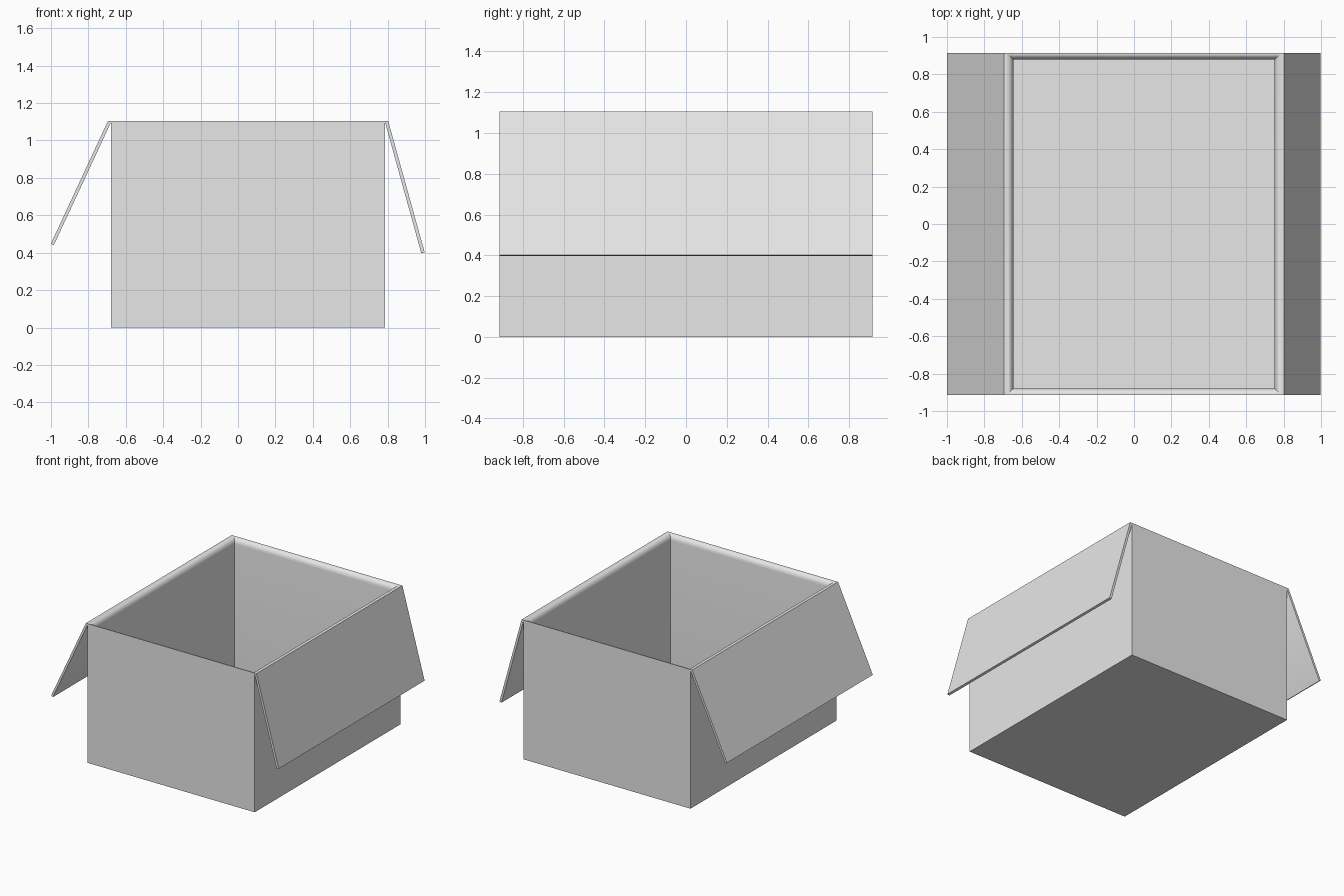
import bpy
import bmesh
import math

cube = bpy.data.objects.get("Cube")
if cube:
    bpy.data.objects.remove(cube, do_unlink=True)

# Plain grey board
grey = bpy.data.materials.new("plain_grey")
grey.use_nodes = True
grey.diffuse_color = (0.8, 0.8, 0.8, 1)
grey.node_tree.nodes["Principled BSDF"].inputs["Base Color"].default_value = (0.8, 0.8, 0.8, 1)

LEFT, RIGHT, HALF_DEPTH, HEIGHT = -0.68, 0.787, 0.915, 1.105
WALL, RIM_DROP, FLOOR = 0.035, 0.045, 0.03


def finish(name, bm):
    bmesh.ops.recalc_face_normals(bm, faces=bm.faces)
    mesh = bpy.data.meshes.new(name)
    bm.to_mesh(mesh)
    bm.free()
    mesh.materials.append(grey)
    obj = bpy.data.objects.new(name, mesh)
    bpy.context.collection.objects.link(obj)
    bpy.ops.object.select_all(action="DESELECT")
    obj.select_set(True)
    bpy.context.view_layer.objects.active = obj
    bpy.ops.object.shade_smooth_by_angle(angle=math.radians(30))
    return obj


def bridge(bm, a, b):
    for i in range(len(a)):
        j = (i + 1) % len(a)
        bm.faces.new((a[i], a[j], b[j], b[i]))


def box_body():
    """Open box: outer wall, rounded rim, inner wall and floor as stacked rings."""
    steps = 6
    profile = [(0, 0), (0, HEIGHT)]
    for k in range(1, steps + 1):
        t = math.pi / 2 * k / steps
        profile.append((WALL * math.sin(t), HEIGHT - RIM_DROP * (1 - math.cos(t))))
    profile.append((WALL, FLOOR))

    bm = bmesh.new()
    rings = []
    for inset, z in profile:
        x0, x1, y = LEFT + inset, RIGHT - inset, HALF_DEPTH - inset
        corners = ((x0, -y), (x1, -y), (x1, y), (x0, y))
        rings.append([bm.verts.new((cx, cy, z)) for cx, cy in corners])
    for lower, upper in zip(rings, rings[1:]):
        bridge(bm, lower, upper)
    bm.faces.new(rings[0])
    bm.faces.new(rings[-1])
    return finish("box_body", bm)


def flap(name, section):
    """Thin board: an x-z section drawn out along the depth of the box."""
    bm = bmesh.new()
    ends = [[bm.verts.new((x, y, z)) for x, z in section]
            for y in (-HALF_DEPTH, HALF_DEPTH)]
    bridge(bm, *ends)
    for end in ends:
        bm.faces.new(end)
    return finish(name, bm)


box_body()
# Side flaps folded outward, hinged on the rim
flap("left_flap", [(RIGHT, HEIGHT - 0.01), (RIGHT, HEIGHT), (0.803, HEIGHT),
                   (0.998, 0.402), (0.98, 0.397)])
flap("right_flap", [(LEFT, HEIGHT - 0.01), (LEFT, HEIGHT), (-0.695, HEIGHT),
                    (-1.0, 0.449), (-0.985, 0.44)])
